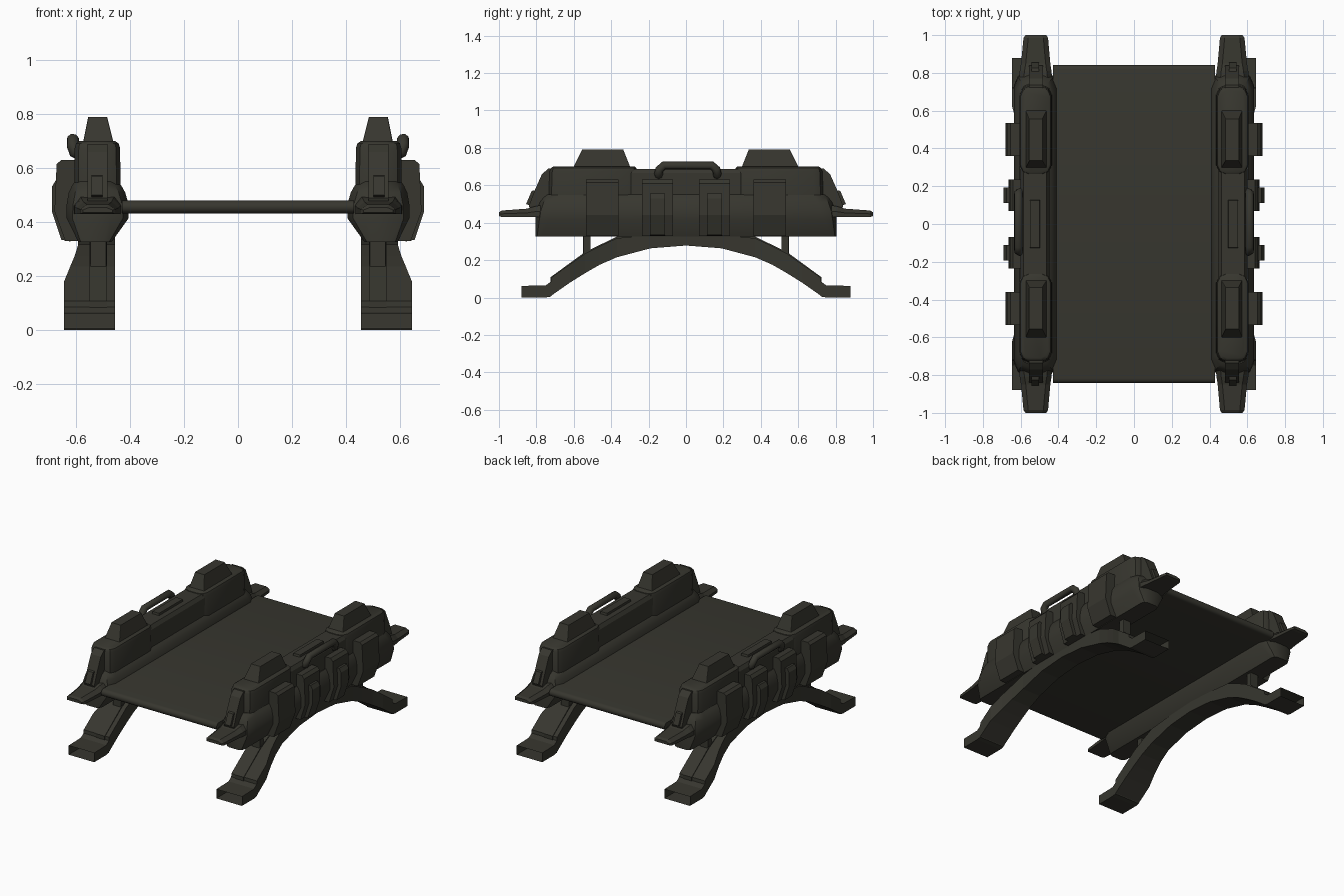
import bpy, bmesh, math

if "Cube" in bpy.data.objects:
    bpy.data.objects.remove(bpy.data.objects["Cube"])

mat = bpy.data.materials.new("dark olive grey")
mat.diffuse_color = (0.038, 0.037, 0.028, 1)
mat.use_nodes = True
mat.node_tree.nodes["Principled BSDF"].inputs["Base Color"].default_value = mat.diffuse_color


def make(name, rings, mirror_y=True, mirror_x=True, caps=(True, True), smooth=None):
    """Skin a stack of equal-sized rings, mirror across x and/or y."""
    bm = bmesh.new()
    vs = [[bm.verts.new(p) for p in r] for r in rings]
    n = len(vs[0])
    for a, b in zip(vs, vs[1:]):
        for i in range(n):
            j = (i + 1) % n
            bm.faces.new((a[i], a[j], b[j], b[i]))
    if caps[0]:
        bm.faces.new(vs[0][::-1])
    if caps[1]:
        bm.faces.new(vs[-1])
    bmesh.ops.recalc_face_normals(bm, faces=bm.faces)
    me = bpy.data.meshes.new(name)
    bm.to_mesh(me)
    bm.free()
    me.materials.append(mat)
    ob = bpy.data.objects.new(name, me)
    bpy.context.collection.objects.link(ob)
    if mirror_x or mirror_y:
        m = ob.modifiers.new("mirror", 'MIRROR')
        m.use_axis = (mirror_x, mirror_y, False)
        m.use_mirror_merge = False
    if smooth:
        bpy.context.view_layer.objects.active = ob
        ob.select_set(True)
        bpy.ops.object.shade_smooth_by_angle(angle=smooth)
        ob.select_set(False)
    return ob


def loft(name, levels, **kw):
    """Levels (z, x0, x1, y0, y1, corner): chamfered rectangles stacked upward."""
    rings = []
    for z, x0, x1, y0, y1, c in levels:
        d = c * 0.3
        rings.append([(x0 + c, y0, z), (x1 - c, y0, z), (x1 - d, y0 + d, z), (x1, y0 + c, z),
                      (x1, y1 - c, z), (x1 - d, y1 - d, z), (x1 - c, y1, z), (x0 + c, y1, z),
                      (x0 + d, y1 - d, z), (x0, y1 - c, z), (x0, y0 + c, z), (x0 + d, y0 + d, z)])
    return make(name, rings, **kw)


def sweep(name, stations, chamfer=0, **kw):
    """Stations (y, x0, x1, z0, z1): rectangles along y, optionally with chamfered top edges."""
    rings = []
    for y, x0, x1, z0, z1 in stations:
        if chamfer:
            h = (z1 - z0) * .5
            top = [(x1, y, z1 - h), (x1 - chamfer, y, z1), (x0 + chamfer, y, z1), (x0, y, z1 - h)]
        else:
            top = [(x1, y, z1), (x0, y, z1)]
        rings.append([(x0, y, z0), (x1, y, z0)] + top)
    return make(name, rings, **kw)


def prism_y(name, prof, y0, y1, **kw):
    return make(name, [[(x, y, z) for x, z in prof] for y in (y0, y1)], **kw)


def prism_x(name, prof, x0, x1, **kw):
    return make(name, [[(x, y, z) for y, z in prof] for x in (x0, x1)], **kw)


# Deck between the two housings, a belt with rounded ends
belt = []
for side in (1, -1):
    for i in range(9):
        a = math.pi * (i / 8 - .5)
        belt.append((side * (.818 + .024 * math.cos(a)), .456 + side * .024 * math.sin(a)))
prism_x("deck", belt, -.43, .43, mirror_x=False, mirror_y=False, smooth=.7)

# Lower housing with rounded shoulder
loft("lower_housing", [(.327, .468, .592, -.805, .805, .03), (.415, .405, .635, -.805, .805, .07),
                       (.465, .405, .635, -.80, .80, .08), (.51, .418, .627, -.785, .785, .08),
                       (.535, .432, .615, -.77, .77, .08), (.55, .45, .605, -.75, .75, .07)],
     mirror_y=False, smooth=.6)

# Upper housing: slimmer middle and two end blocks
loft("upper_middle", [(.53, .447, .60, -.30, .30, .01), (.665, .447, .60, -.30, .30, .01),
                      (.688, .462, .585, -.30, .30, .01)], mirror_y=False)
loft("upper_end_block", [(.53, .435, .606, .26, .735, .05), (.675, .437, .605, .26, .73, .05),
                         (.692, .443, .60, .265, .722, .045), (.70, .455, .588, .275, .71, .04)],
     smooth=.6)
loft("top_plate", [(.68, .497, .553, -.13, .13, .004), (.702, .50, .55, -.125, .125, .004)],
     mirror_y=False)

# Raised caps on the end blocks
loft("top_cap", [(.69, .46, .575, .295, .605, .004), (.79, .485, .555, .335, .555, .004)])

# Sloped end ribs and their latches
prism_x("end_rib", [(.68, .69), (.735, .69), (.77, .66), (.81, .57), (.84, .49), (.83, .46), (.68, .46)],
        .483, .557)
prism_x("end_latch", [(.80, .575), (.825, .57), (.855, .50), (.83, .49)], .502, .542)

# Flat tips at both ends
sweep("end_tip", [(.74, .43, .61, .43, .50), (.81, .437, .605, .43, .487), (.85, .443, .598, .43, .475),
                  (.985, .455, .585, .43, .465), (1.0, .465, .575, .435, .455)], chamfer=.025)

# Straps wrapped over the outer sides
prism_y("wide_strap", [(.58, .63), (.655, .63), (.672, .615), (.68, .44), (.64, .33), (.58, .33)],
        .36, .535)
prism_y("narrow_strap", [(.58, .63), (.64, .63), (.657, .61), (.665, .44), (.63, .33), (.58, .33)],
        .07, .235)
prism_y("strap_latch", [(.63, .555), (.675, .555), (.69, .53), (.69, .44), (.655, .335), (.62, .328)],
        .112, .192)

# Carrying handle: bent tube with side legs reaching into the housing
cu = bpy.data.curves.new("carry_handle", 'CURVE')
cu.dimensions = '3D'
cu.bevel_depth = .023
cu.bevel_resolution = 2
cu.use_fill_caps = True
pts = [(.58, -.155, .65), (.605, -.157, .66), (.612, -.152, .685), (.612, -.128, .706)]
pts += [(x, -y, z) for x, y, z in reversed(pts)]
sp = cu.splines.new('POLY')
sp.points.add(len(pts) - 1)
for p, co in zip(sp.points, pts):
    p.co = (*co, 1)
cu.materials.append(mat)
handle = bpy.data.objects.new("carry_handle", cu)
bpy.context.collection.objects.link(handle)
handle.location.y = .01
handle.modifiers.new("mirror", 'MIRROR').use_axis = (True, False, False)

# Arched legs with open-ended feet, waist narrowing toward the top
arch = [(0, .455, .592, .278, .345), (.19, .455, .592, .263, .335), (.37, .455, .592, .215, .317),
        (.462, .455, .605, .175, .275), (.54, .455, .622, .13, .235), (.62, .455, .645, .08, .178),
        (.72, .455, .645, .01, .107), (.722, .455, .645, .005, .085), (.75, .455, .645, 0, .065),
        (.88, .455, .645, 0, .062)]
sweep("arched_leg", arch, caps=(False, False))

# Raised strip along each leg and posts up to the housing
strip = [(y, .485, .55, t - .03, t + .008) for y, t in
         ((.25, .33), (.37, .317), (.54, .235), (.725, .10))]
sweep("leg_strip", strip)
loft("leg_post", [(.20, .487, .548, .51, .55, .004), (.36, .487, .548, .51, .55, .004)])
